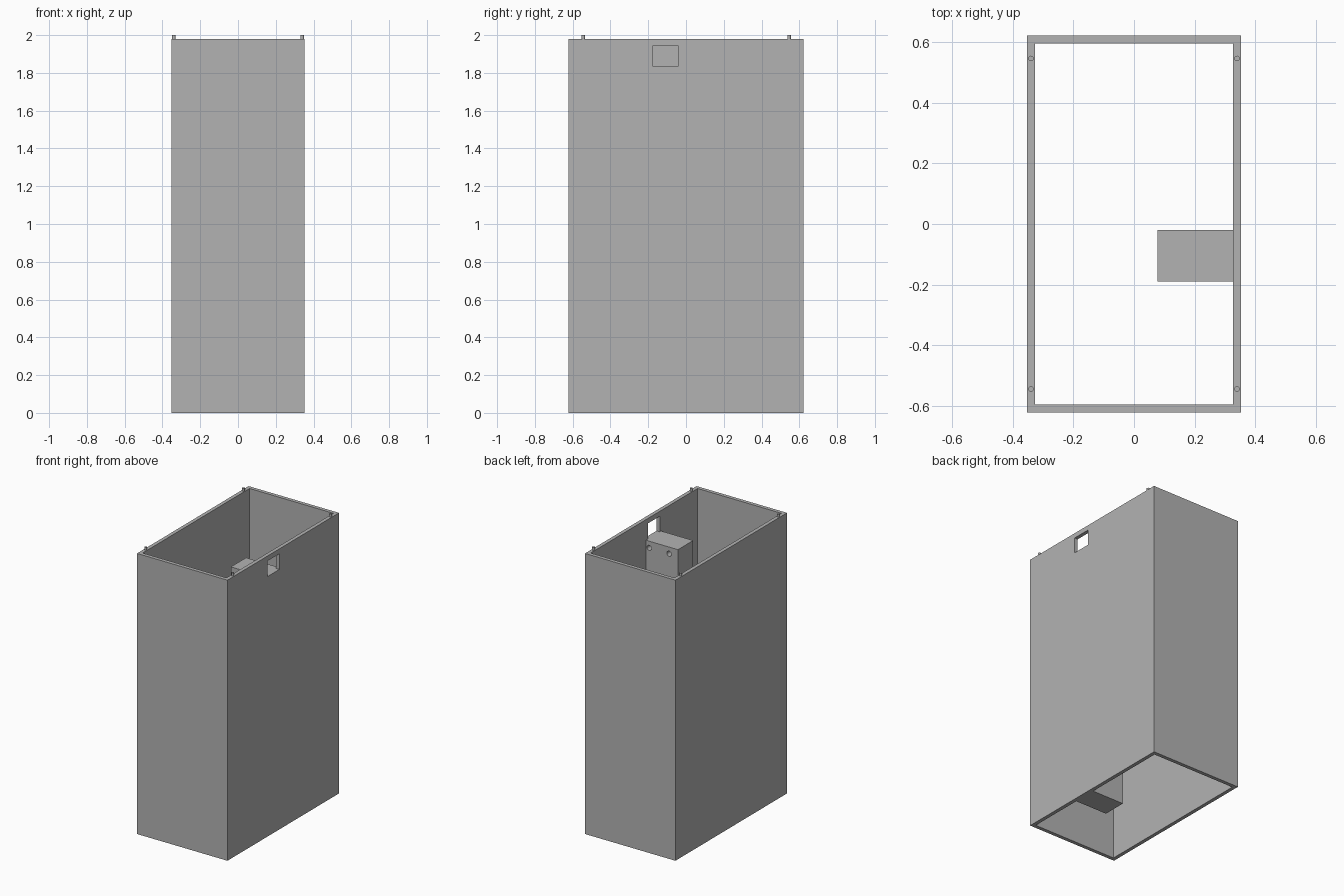
import bpy
import math

default_cube = bpy.data.objects.get("Cube")
if default_cube:
    bpy.data.objects.remove(default_cube, do_unlink=True)

HALF_X, HALF_Y, TOP, WALL = 0.353, 0.622, 1.98, 0.026
INNER_X, INNER_Y = HALF_X - WALL, HALF_Y - WALL

grey = bpy.data.materials.new("plain grey")
grey.use_nodes = True
colour = (0.45, 0.45, 0.45, 1)
grey.diffuse_color = colour
grey.node_tree.nodes["Principled BSDF"].inputs["Base Color"].default_value = colour


def box(name, low, high):
    """Axis-aligned box between two corners."""
    centre = [(a + b) / 2 for a, b in zip(low, high)]
    bpy.ops.mesh.primitive_cube_add(size=1, location=centre)
    obj = bpy.context.object
    obj.name = name
    obj.scale = [b - a for a, b in zip(low, high)]
    bpy.ops.object.transform_apply(location=False, rotation=False, scale=True)
    obj.data.materials.append(grey)
    return obj


def cylinder(name, radius, depth, location, rotation=(0, 0, 0)):
    bpy.ops.mesh.primitive_cylinder_add(vertices=24, radius=radius, depth=depth,
                                        location=location, rotation=rotation)
    obj = bpy.context.object
    obj.name = name
    obj.data.materials.append(grey)
    bpy.ops.object.shade_smooth_by_angle(angle=math.radians(30))
    return obj


def cut(target, cutter):
    """Subtract the cutter from the target, then discard it."""
    cutter.hide_render = True
    mod = target.modifiers.new("cut", "BOOLEAN")
    mod.operation = "DIFFERENCE"
    mod.solver = "EXACT"
    mod.object = cutter
    bpy.context.view_layer.objects.active = target
    bpy.ops.object.modifier_apply(modifier=mod.name)
    bpy.data.objects.remove(cutter, do_unlink=True)


# Open-ended rectangular casing with a small window in its left wall
casing = box("casing", (-HALF_X, -HALF_Y, 0), (HALF_X, HALF_Y, TOP))
cut(casing, box("hollow_cutter", (-INNER_X, -INNER_Y, -0.1), (INNER_X, INNER_Y, TOP + 0.1)))
cut(casing, box("window_cutter", (INNER_X - 0.05, -0.175, 1.835), (HALF_X + 0.05, -0.043, 1.945)))

# Full-height inner column just below the window, with two cross holes
column = box("inner_column", (0.077, -0.19, 0), (INNER_X + 0.002, -0.02, 1.835))
for x in (0.146, 0.301):
    cut(column, cylinder("hole_cutter", 0.018, 0.4, (x, -0.105, 1.788), (math.pi / 2, 0, 0)))

# Locating pegs on the rim
for side_x, x in (("right", -0.34), ("left", 0.34)):
    for side_y, y in (("front", -0.544), ("back", 0.546)):
        cylinder(f"peg_{side_y}_{side_x}", 0.009, 0.03, (x, y, 1.985))
